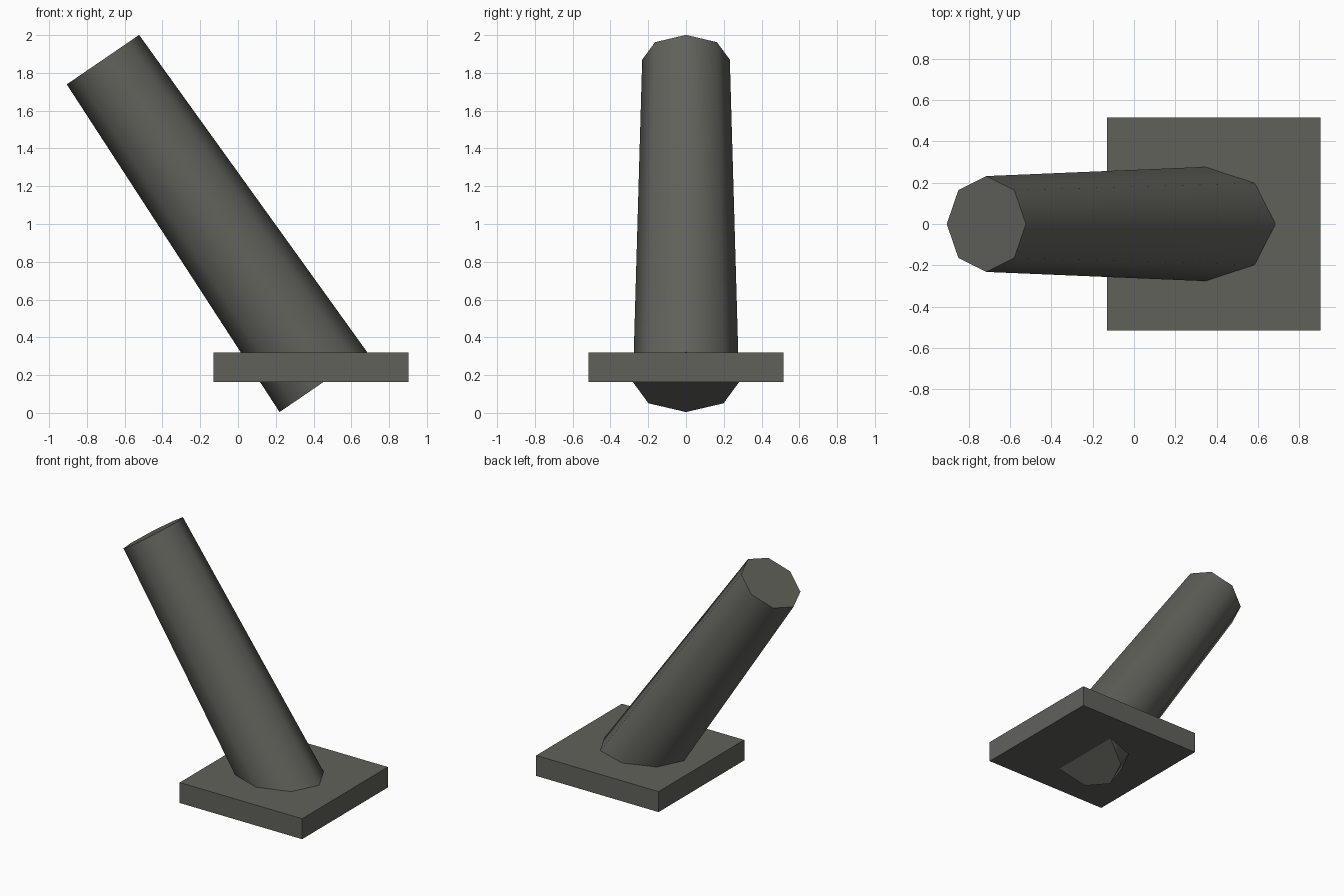
import bpy
from mathutils import Vector

cube = bpy.data.objects.get("Cube")
if cube:
    bpy.data.objects.remove(cube, do_unlink=True)

# Single dark grey material
grey = bpy.data.materials.new("dark_warm_grey")
grey.use_nodes = True
colour = (0.12, 0.12, 0.105, 1)
grey.diffuse_color = colour
grey.node_tree.nodes["Principled BSDF"].inputs["Base Color"].default_value = colour

# Flat square base plate
bpy.ops.mesh.primitive_cube_add(size=1, location=(0.386, 0, 0.242))
plate = bpy.context.object
plate.name = "base_plate"
plate.scale = (1.032, 1.032, 0.156)
plate.data.materials.append(grey)

# Leaning tapered octagonal post that passes through the plate
foot = Vector((0.452, 0, 0.163))
head = Vector((-0.715, 0, 1.87))
axis = head - foot
bpy.ops.mesh.primitive_cone_add(
    vertices=8, radius1=0.281, radius2=0.232, depth=axis.length,
    location=(foot + head) / 2,
    rotation=(0, Vector((0, 0, 1)).rotation_difference(axis).to_euler().y, 0))
post = bpy.context.object
post.name = "leaning_post"
post.data.materials.append(grey)
bpy.ops.object.shade_smooth_by_angle(angle=1.05)
